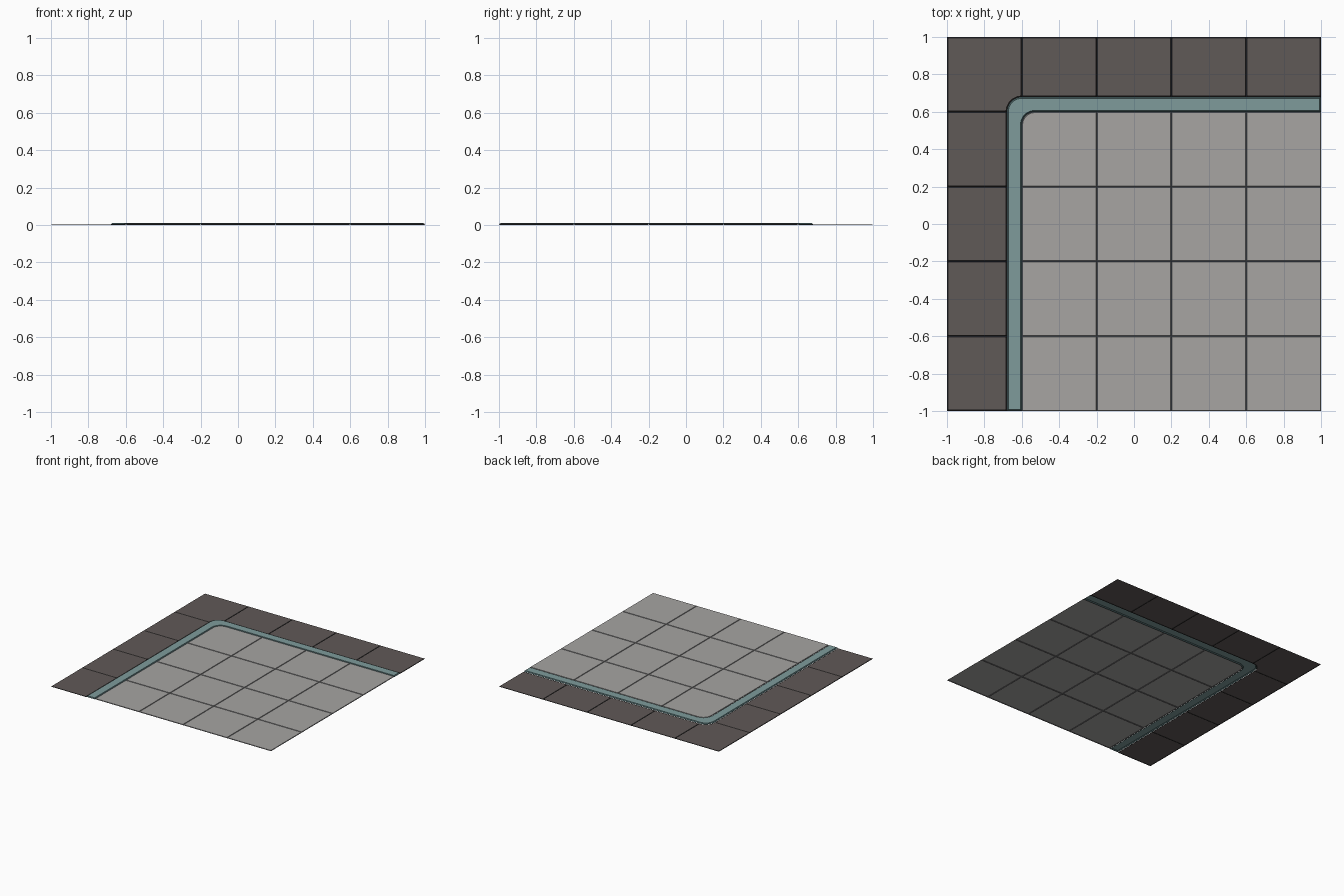
import bpy, bmesh, math

if "Cube" in bpy.data.objects:
    bpy.data.objects.remove(bpy.data.objects["Cube"])


def material(name, rgb):
    m = bpy.data.materials.new(name)
    m.diffuse_color = (*rgb, 1)
    m.use_nodes = True
    m.node_tree.nodes["Principled BSDF"].inputs["Base Color"].default_value = m.diffuse_color
    return m


DARK = material("dark tile", (0.118, 0.100, 0.097))
DARK_JOINT = material("dark joint", (0.018, 0.016, 0.016))
LIGHT = material("light tile", (0.385, 0.375, 0.365))
LIGHT_JOINT = material("grey joint", (0.15, 0.15, 0.155))
TRIM = material("teal trim", (0.21, 0.33, 0.33))
TRIM_EDGE = material("dark teal edge", (0.06, 0.11, 0.115))


def arc(cx, cy, r, a0, a1, n=5):
    return [(cx + r * math.cos(math.radians(a0 + (a1 - a0) * i / n)),
             cy + r * math.sin(math.radians(a0 + (a1 - a0) * i / n))) for i in range(n + 1)]


def plate(name, outline, base, top, bevel, mat, edge_mat):
    """Open-bottomed plate: flat top with a sloped rim in its own colour."""
    bm = bmesh.new()
    face = bm.faces.new([bm.verts.new((x, y, base)) for x, y in outline])
    face.normal_update()
    if face.normal.z < 0:
        face.normal_flip()
    rim = bmesh.ops.inset_region(bm, faces=[face], thickness=bevel,
                                 use_boundary=True, use_even_offset=True)["faces"]
    for f in rim:
        f.material_index = 1
    for v in face.verts:
        v.co.z = top
    me = bpy.data.meshes.new(name)
    bm.to_mesh(me)
    bm.free()
    me.materials.append(mat)
    me.materials.append(edge_mat)
    ob = bpy.data.objects.new(name, me)
    bpy.context.collection.objects.link(ob)


def rect(x0, y0, x1, y1):
    return [(x0, y0), (x1, y0), (x1, y1), (x0, y1)]


IN, OUT = 0.6, 0.68          # trim edges, measured from the centre
R_IN, R_OUT = 0.07, 0.08     # trim corner radii
inner = arc(-IN + R_IN, IN - R_IN, R_IN, 180, 90)
outer = arc(-OUT + R_OUT, OUT - R_OUT, R_OUT, 180, 90)

# dark border tiles: left column and back row
for i in range(4):
    a = -1 + 0.4 * i
    plate("dark_tile_left", rect(-1, a, -OUT, a + 0.4), 0, 0.004, 0.007, DARK, DARK_JOINT)
    b = -0.6 + 0.4 * i
    plate("dark_tile_back", rect(b, OUT, b + 0.4, 1), 0, 0.004, 0.007, DARK, DARK_JOINT)

# dark corner tile, cut around the rounded trim
plate("dark_tile_corner", [(-1, 0.6)] + outer + [(-0.6, 1), (-1, 1)],
      0, 0.004, 0.007, DARK, DARK_JOINT)

# light floor tiles, the back left one with a rounded corner
for i in range(4):
    for j in range(4):
        x, y = -0.6 + 0.4 * i, -1 + 0.4 * j
        pts = rect(x, y, x + 0.4, y + 0.4)
        if i == 0 and j == 3:
            pts = [(x, y)] + inner + [(x + 0.4, y + 0.4), (x + 0.4, y)]
        plate("light_tile", pts, 0.004, 0.008, 0.004, LIGHT, LIGHT_JOINT)

# raised L-shaped trim strip
plate("trim_strip", [(-OUT, -1)] + outer + [(1, OUT), (1, IN)] + inner[::-1] + [(-IN, -1)],
      0.002, 0.010, 0.008, TRIM, TRIM_EDGE)
